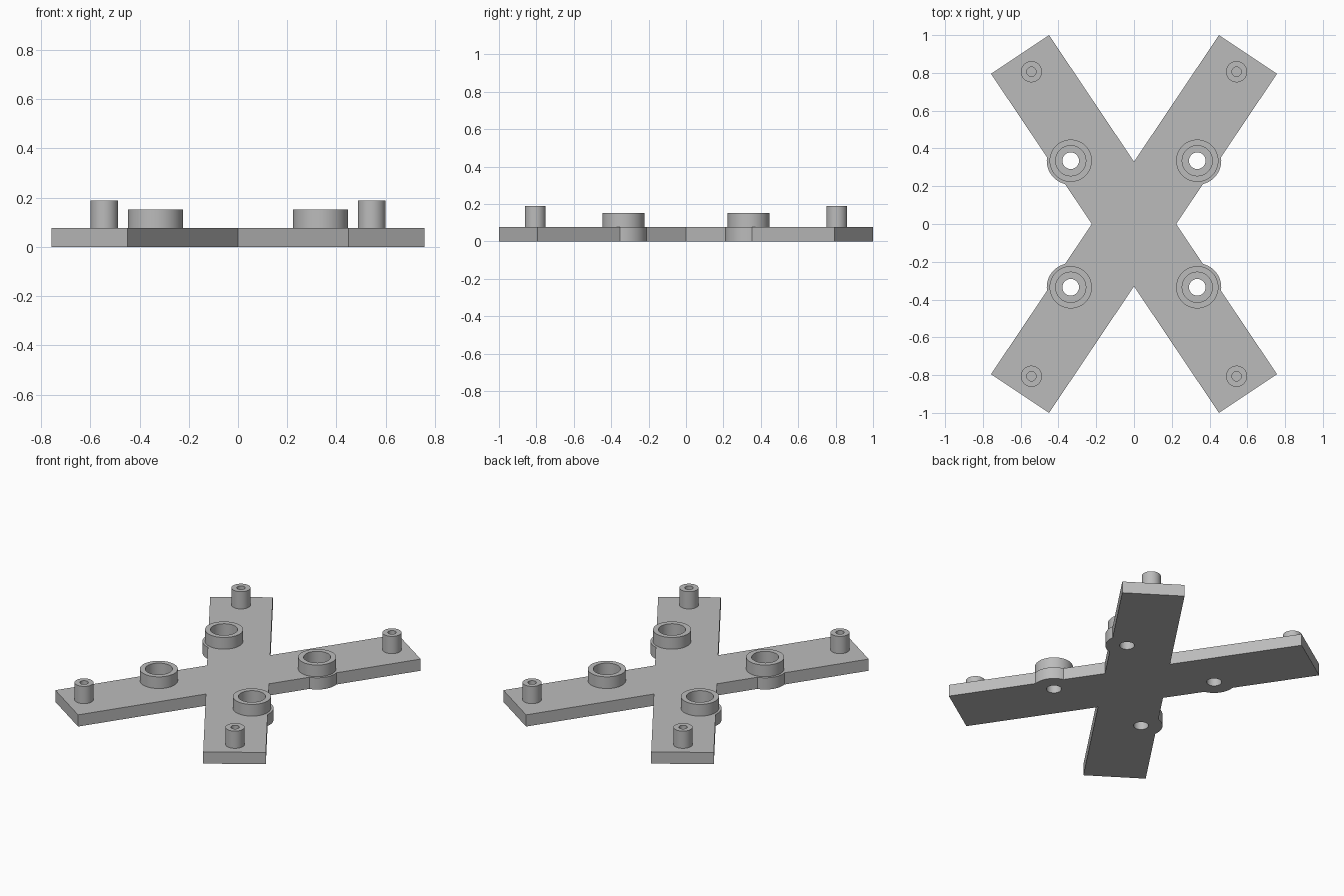
import bpy, bmesh, math
from mathutils import Vector
from mathutils.geometry import intersect_line_sphere_2d

cube = bpy.data.objects.get("Cube")
if cube:
    bpy.data.objects.remove(cube, do_unlink=True)

THICK = 0.076
PAD = Vector((0.335, 0.335))
POST = Vector((0.543, 0.806))
SIGNS = [(1, 1), (-1, 1), (-1, -1), (1, -1)]

grey = bpy.data.materials.new("plain grey")
grey.use_nodes = True
colour = (0.5, 0.5, 0.5, 1)
grey.diffuse_color = colour
grey.node_tree.nodes["Principled BSDF"].inputs["Base Color"].default_value = colour


def add_object(name, bm):
    mesh = bpy.data.meshes.new(name)
    bmesh.ops.recalc_face_normals(bm, faces=bm.faces)
    bm.to_mesh(mesh)
    bm.free()
    mesh.materials.append(grey)
    obj = bpy.data.objects.new(name, mesh)
    bpy.context.collection.objects.link(obj)
    return obj


def smooth(obj):
    bpy.ops.object.select_all(action='DESELECT')
    obj.select_set(True)
    bpy.context.view_layer.objects.active = obj
    bpy.ops.object.shade_smooth_by_angle(angle=math.radians(30))


def add_tube(name, centre, outer, inner, top):
    """Open-bottomed collar standing on the plate."""
    bm = bmesh.new()
    profile = [(outer, THICK), (outer, top), (inner, top), (inner, THICK)]
    verts = [bm.verts.new((r, 0, z)) for r, z in profile]
    edges = [bm.edges.new(pair) for pair in zip(verts, verts[1:])]
    bmesh.ops.spin(bm, geom=verts + edges, cent=(0, 0, 0), axis=(0, 0, 1),
                   angle=math.tau, steps=48, use_merge=True)
    bmesh.ops.remove_doubles(bm, verts=bm.verts, dist=0.0001)
    obj = add_object(name, bm)
    obj.location = (centre[0], centre[1], 0)
    # Normals must face outward from the collar wall
    if obj.data.polygons[0].normal.length and any(
            p.normal.z < -0.5 for p in obj.data.polygons):
        obj.data.flip_normals()
    smooth(obj)


# Outline of one quarter: arm side, round bulge, square arm end, inner notch
side_a, side_b = Vector((0.223, 0)), Vector((0.757, 0.795))
enter, leave = intersect_line_sphere_2d(side_a, side_b, PAD, 0.127, False)
if enter.y > leave.y:
    enter, leave = leave, enter
start = math.atan2(*(enter - PAD).yx)
end = math.atan2(*(leave - PAD).yx)
arc = [PAD + 0.127 * Vector((math.cos(a), math.sin(a)))
       for a in (start + (end - start) * i / 20 for i in range(21))]
quarter = [side_a] + arc + [side_b, Vector((0.45, 1)), Vector((0, 0.33))]

# Mirror the quarter around the cross, skipping the shared points
outline = []
for sx, sy in SIGNS:
    pts = [(p.x * sx, p.y * sy) for p in quarter]
    if sx * sy < 0:
        pts.reverse()
    outline += pts[:-1]

bm = bmesh.new()
base = bm.faces.new([bm.verts.new((x, y, 0)) for x, y in outline])
raised = bmesh.ops.extrude_face_region(bm, geom=[base], use_keep_orig=True)
bmesh.ops.translate(bm, vec=(0, 0, THICK),
                    verts=[g for g in raised["geom"] if isinstance(g, bmesh.types.BMVert)])
plate = add_object("cross_plate", bm)

# Screw holes through the plate
bm = bmesh.new()
for sx, sy in SIGNS:
    made = bmesh.ops.create_cone(bm, cap_ends=True, segments=32, radius1=0.044,
                                 radius2=0.044, depth=0.4)
    bmesh.ops.translate(bm, verts=made["verts"], vec=(PAD.x * sx, PAD.y * sy, 0))
cutter = add_object("hole_cutter", bm)
cutter.hide_render = True
cut = plate.modifiers.new("screw holes", 'BOOLEAN')
cut.operation, cut.solver, cut.object = 'DIFFERENCE', 'EXACT', cutter
bpy.ops.object.select_all(action='DESELECT')
plate.select_set(True)
bpy.context.view_layer.objects.active = plate
bpy.ops.object.modifier_apply(modifier=cut.name)
bpy.data.objects.remove(cutter, do_unlink=True)
smooth(plate)

# Wide screw collars and slim standoff posts on every arm
for sx, sy in SIGNS:
    place = ("back" if sy > 0 else "front") + ("_left" if sx > 0 else "_right")
    add_tube(place + "_collar", (PAD.x * sx, PAD.y * sy), 0.112, 0.08, 0.152)
    add_tube(place + "_post", (POST.x * sx, POST.y * sy), 0.056, 0.025, 0.188)
